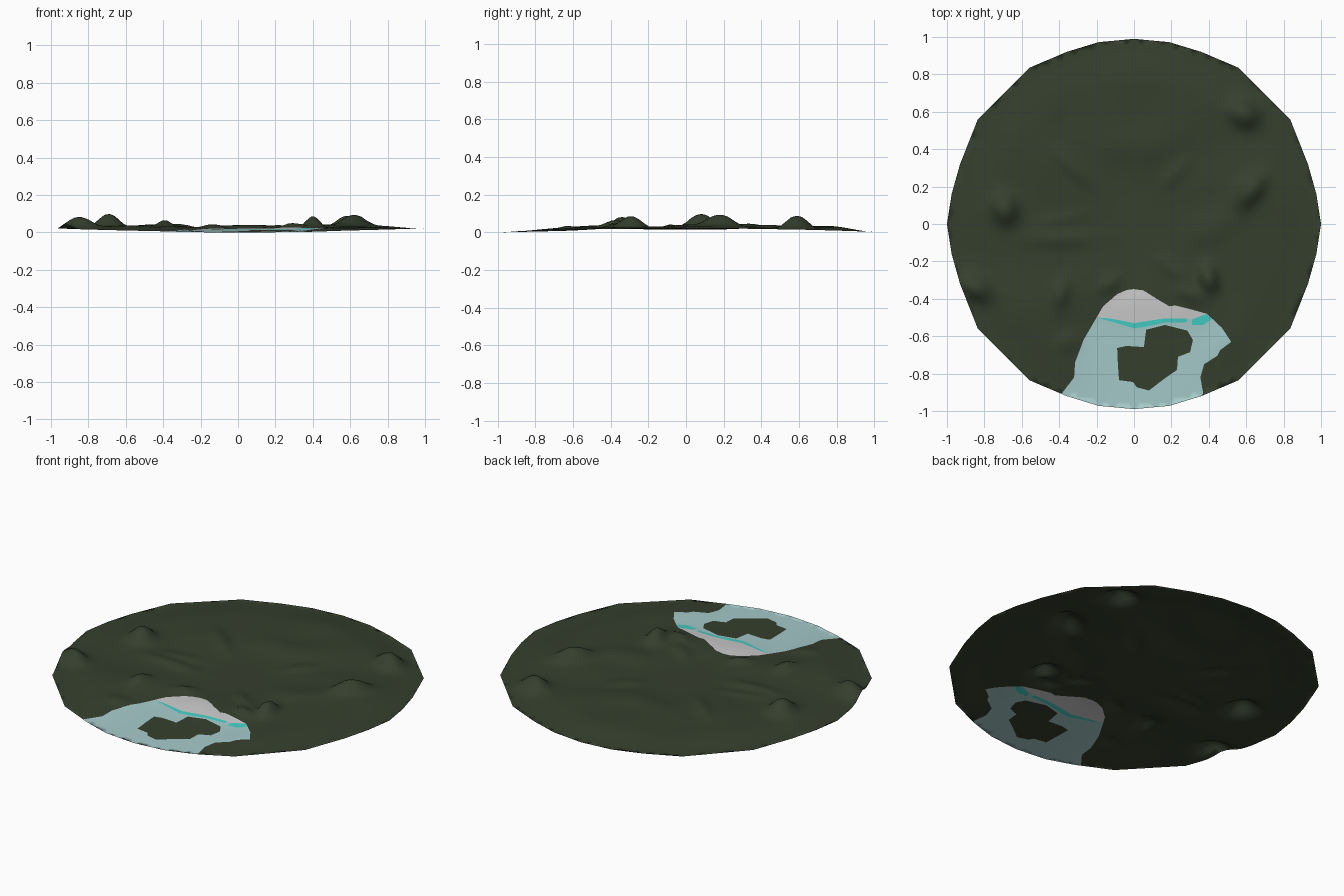
import bpy, math
from mathutils import Vector
from mathutils.geometry import delaunay_2d_cdt

if "Cube" in bpy.data.objects:
    bpy.data.objects.remove(bpy.data.objects["Cube"])


def material(name, rgb):
    m = bpy.data.materials.new(name)
    m.diffuse_color = (*rgb, 1)
    m.use_nodes = True
    m.node_tree.nodes["Principled BSDF"].inputs["Base Color"].default_value = m.diffuse_color
    return m


MATS = [material("forest green", (0.036, 0.050, 0.027)),
        material("pale sand", (0.60, 0.60, 0.60)),
        material("shallow water", (0.38, 0.59, 0.59)),
        material("turquoise surf", (0.058, 0.62, 0.56))]

# Outline: one quadrant mirrored into four
QUAD = [(1, 0), (.975, .16), (.93, .32), (.835, .56), (.56, .835), (.36, .92), (.19, .972), (0, .99)]
OUTLINE = (QUAD + [(-x, y) for x, y in QUAD[-2::-1]] + [(-x, -y) for x, y in QUAD[1:]]
           + [(x, -y) for x, y in QUAD[-2:0:-1]])

# Coloured regions seen from above
SAND = [(-.2, -.5), (-.165, -.44), (-.09, -.375), (-.04, -.353), (0, -.348), (.05, -.355), (.13, -.405),
        (.19, -.44), (.22, -.435), (.3, -.455), (.39, -.48), (.31, -.51), (.28, -.505), (.16, -.505),
        (.06, -.52), (0, -.53), (-.05, -.52), (-.13, -.505)]
SURF = [(-.2, -.5), (-.13, -.505), (-.05, -.52), (0, -.53), (.06, -.52), (.16, -.505), (.28, -.505),
        (.285, -.525), (.16, -.528), (.06, -.55), (0, -.558), (-.1, -.528)]
SURF_POOL = [(.31, -.51), (.39, -.48), (.415, -.51), (.37, -.54), (.31, -.54)]
ISLET = [(-.09, -.663), (-.04, -.652), (.053, -.658), (.065, -.565), (.165, -.54), (.285, -.57),
         (.315, -.62), (.3, -.685), (.235, -.71), (.23, -.78), (.165, -.825), (.08, -.89), (.015, -.873),
         (-.005, -.845), (-.08, -.835), (-.086, -.755)]
BAY = [(-.385, -.905), (-.32, -.82), (-.315, -.74), (-.27, -.62), (-.2, -.5), (.39, -.48), (.47, -.555),
       (.52, -.63), (.46, -.675), (.445, -.705), (.375, -.75), (.355, -.82), (.37, -.905), (.37, -1.1),
       (-.385, -1.1)]

# Hills: x, y, length, width, turn in degrees, height
HILLS = [(.59, .59, .062, .05, -30, .066), (.62, .18, .075, .045, 50, .058), (-.69, .08, .05, .06, 20, .068),
         (-.85, -.34, .068, .045, -30, .062), (.4, -.29, .035, .055, 10, .064), (.3, -.375, .055, .025, -25, .022),
         (-.39, -.37, .03, .055, -10, .03), (-.33, -.63, .05, .035, 0, .03), (-.13, -.32, .05, .03, 30, .024),
         (.2, -.24, .07, .025, -40, .018), (-.32, .3, .1, .03, -45, .02), (.22, .27, .07, .03, 45, .014),
         (0, .42, .13, .07, 0, .014), (-.4, -.08, .12, .03, 0, .018), (-.4, .02, .1, .025, 10, .012),
         (.45, 0, .15, .06, 30, .012)]


def height(x, y):
    r, a = math.hypot(x, y), math.atan2(y, x)
    rim = .022 * x * x + .003 * (1 - x * x)
    ring = min(1, max(0, (r - .2) / .35))
    roll = .024 + ring * (.006 + .004 * math.sin(5 * a + 1) + .003 * math.sin(9 * a + 7 * r))
    roll += (.016 - .024) * (1 - ring)
    t = min(1, max(0, (1 - r) / .25))
    t = t * t * (3 - 2 * t)
    z = rim + (roll - rim) * t
    for hx, hy, l, w, deg, h in HILLS:
        c, s = math.cos(math.radians(deg)), math.sin(math.radians(deg))
        u, v = ((x - hx) * c + (y - hy) * s) / l, ((y - hy) * c - (x - hx) * s) / w
        z += h * math.exp(-.5 * (u * u + v * v) ** 1.2)
    # the bay sinks gently toward the front rim
    sea = max(0, .012 * (y + .985) / .5)
    k = math.exp(-(((x - .05) / .42) ** 6 + ((y + .82) / .38) ** 6))
    return max(0, z + (sea - z) * k)


def inside(p, poly):
    hit = False
    for (x1, y1), (x2, y2) in zip(poly, poly[1:] + poly[:1]):
        if (y1 > p[1]) != (y2 > p[1]) and p[0] < x1 + (p[1] - y1) * (x2 - x1) / (y2 - y1):
            hit = not hit
    return hit


# Ground sheet: a regular point lattice, cut cleanly along the region borders
STEP = .028
pts, edges = [], []
for poly in (OUTLINE, SAND, SURF, SURF_POOL, ISLET, BAY[:13]):
    closed = poly + poly[:1] if len(poly) != 13 else poly
    start = len(pts)
    for a, b in zip(closed, closed[1:]):
        a, b = Vector(a), Vector(b)
        n = max(1, round((b - a).length / .04))
        pts += [a.lerp(b, i / n) for i in range(n)]
    pts.append(Vector(closed[-1]))
    edges += [(i, i + 1) for i in range(start, len(pts) - 1)]
N = int(1 / STEP) + 1
for i in range(-N, N + 1):
    for j in range(-N, N + 1):
        p = Vector(((i + .5 * (j % 2)) * STEP, j * STEP))
        if inside(p * 1.015, OUTLINE):
            pts.append(p)
verts, _, faces, *_ = delaunay_2d_cdt(pts, edges, [], 0, 1e-4)

mesh = bpy.data.meshes.new("island_ground")
mesh.from_pydata([(v.x, v.y, height(v.x, v.y)) for v in verts], [], faces)
for m in MATS:
    mesh.materials.append(m)
for f in mesh.polygons:
    c = f.center
    if inside(c, ISLET):
        f.material_index = 0
    elif inside(c, SURF) or inside(c, SURF_POOL):
        f.material_index = 3
    elif inside(c, SAND):
        f.material_index = 1
    elif inside(c, BAY):
        f.material_index = 2
    f.use_smooth = True
# stand the sheet on z = 0
low = min(v.co.z for v in mesh.vertices)
for v in mesh.vertices:
    v.co.z -= low
ground = bpy.data.objects.new("island_ground", mesh)
bpy.context.collection.objects.link(ground)
